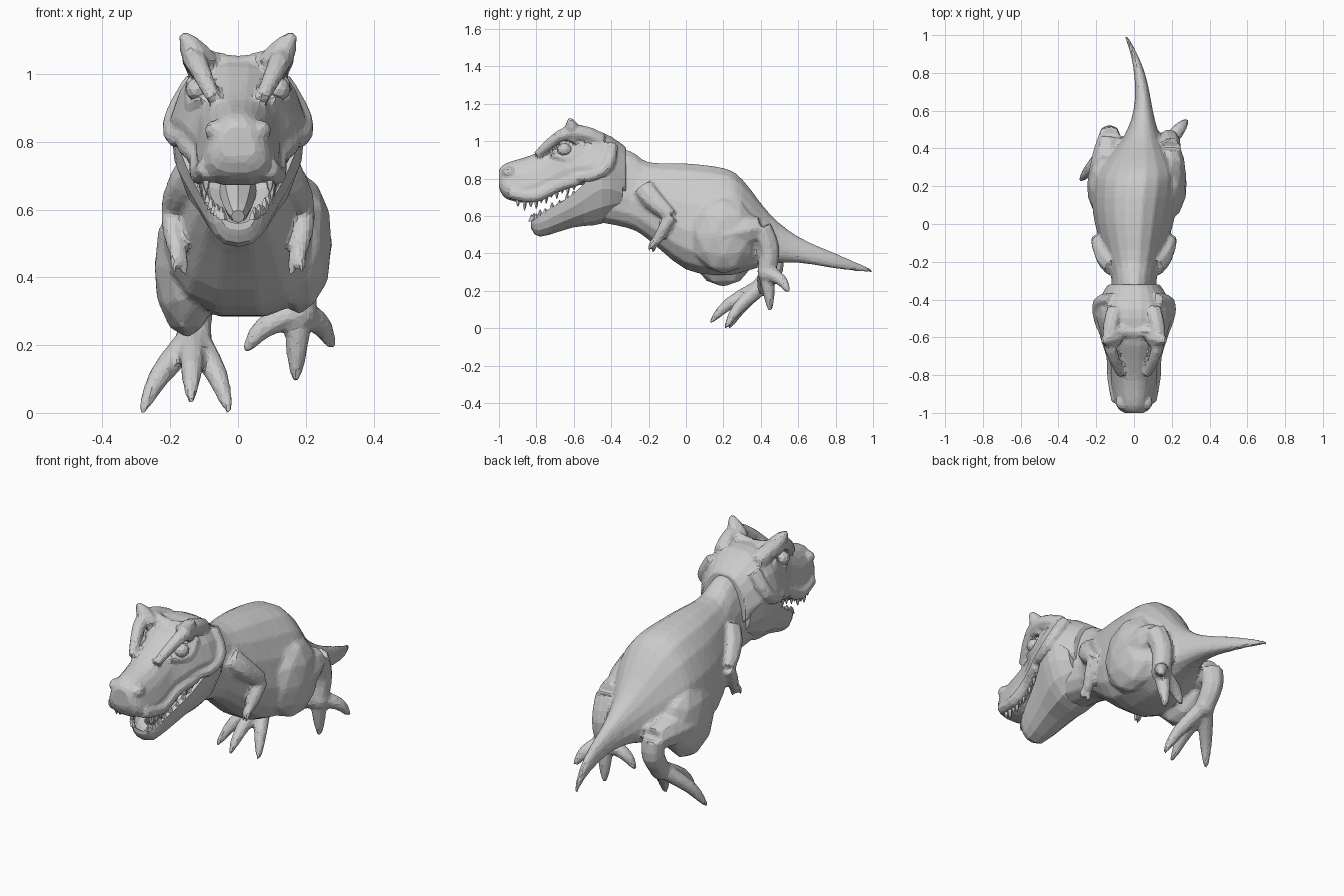
import bpy, bmesh, math
from mathutils import Vector, Matrix

cube = bpy.data.objects.get("Cube")
if cube:
    bpy.data.objects.remove(cube)


def finish(name, bm):
    bmesh.ops.recalc_face_normals(bm, faces=bm.faces)
    mesh = bpy.data.meshes.new(name)
    bm.to_mesh(mesh)
    bm.free()
    obj = bpy.data.objects.new(name, mesh)
    bpy.context.collection.objects.link(obj)
    return obj


def fuse(obj, voxel, ratio):
    """Melt overlapping volumes into one faceted skin."""
    remesh = obj.modifiers.new("fuse", 'REMESH')
    remesh.mode = 'VOXEL'
    remesh.voxel_size = voxel
    soften = obj.modifiers.new("soften", 'SMOOTH')
    soften.iterations = 3
    facets = obj.modifiers.new("facets", 'DECIMATE')
    facets.ratio = ratio


def skin(bm, rings):
    """Join successive rings of points and cap both ends."""
    rows = [[bm.verts.new(point) for point in ring] for ring in rings]
    sides = len(rows[0])
    for near, far in zip(rows, rows[1:]):
        for i in range(sides):
            j = (i + 1) % sides
            bm.faces.new((near[i], near[j], far[j], far[i]))
    bm.faces.new(rows[0])
    bm.faces.new(rows[-1])


def spline(rows, steps=3):
    """Smoothly interpolate between rows of numbers."""
    rows = [Vector(row) for row in rows]
    padded = [rows[0]] + rows + [rows[-1]]
    out = []
    for before, start, end, after in zip(padded, padded[1:], padded[2:], padded[3:]):
        leave, arrive = (end - before) / 2, (after - start) / 2
        for k in range(steps):
            t = k / steps
            ease = t * t * (3 - 2 * t)
            out.append(start.lerp(end, ease) + leave * t * (1 - t) ** 2
                       - arrive * t * t * (1 - t))
    return out + [rows[-1]]


def power(value, exponent):
    return math.copysign(abs(value) ** exponent, value)


def tail_bend(y):
    """Sideways shift of the spine behind the shoulders."""
    t = max(y, 0)
    return t * t * (.9 - t) * .45


def loft(bm, sections, taper, square, sides=16):
    """Rounded sections (y, half width, top, bottom), narrower towards the top."""
    rings = []
    for y, width, top, low in spline(sections):
        ring = []
        for i in range(sides):
            angle = math.tau * (i + .5) / sides
            across = power(math.cos(angle), square)
            up = power(math.sin(angle), square)
            ring.append((tail_bend(y) + width * across * (1 - taper * up), y,
                         (top + low) / 2 + (top - low) / 2 * up))
        rings.append(ring)
    skin(bm, rings)


def limb(bm, points, thick, thin, sides=8):
    """Sweep a tapering tube along a smooth path."""
    centres = spline(points, 3)
    last = len(centres) - 1
    aim, frame, rings = Vector((0, 0, 1)), Matrix.Identity(3), []
    for k, centre in enumerate(centres):
        heading = centres[min(k + 1, last)] - centres[max(k - 1, 0)]
        frame = aim.rotation_difference(heading).to_matrix() @ frame
        aim = heading
        radius = thick + (thin - thick) * (k / last) ** 2
        ring = []
        for i in range(sides):
            angle = math.tau * i / sides
            offset = Vector((math.cos(angle), math.sin(angle), 0)) * radius
            ring.append(centre + frame @ offset)
        rings.append(ring)
    skin(bm, rings)


def fan(bm, root, tips, thick):
    """Clawed toes or fingers spreading from one root."""
    root = Vector(root)
    for tip in tips:
        knuckle = root.lerp(Vector(tip), .65) + Vector((0, 0, thick * .7))
        limb(bm, [root, knuckle, tip], thick, thick / 5)


def lump(bm, centre, size):
    place = Matrix.Translation(centre) @ Matrix.Diagonal((*size, 1))
    bmesh.ops.create_icosphere(bm, subdivisions=2, radius=1, matrix=place)


def teeth(name, roots, length):
    """Small cones on both sides of a jaw, alternately long and short."""
    bm = bmesh.new()
    for i, (x, y, z) in enumerate(roots):
        reach = length if i % 2 else length * .7
        for side in (-1, 1):
            limb(bm, [(x * side, y, z), (x * side, y, z + reach)], .013, .002, 5)
    finish(name, bm)


def mirrored(points, side):
    return [(x * side, y, z) for x, y, z in points]


# Skull with brows, horns, cheeks, lips and nostrils
skull = [(-1, .05, .85, .75), (-.96, .09, .885, .69), (-.83, .115, .925, .67),
         (-.72, .12, .98, .72), (-.6, .16, 1.04, .76), (-.45, .19, 1.05, .76),
         (-.32, .13, .97, .7)]
head = bmesh.new()
loft(head, skull, .27, .75)
limb(head, [(-.13, -.57, 1.05), (0, -.57, 1.02), (.13, -.57, 1.05)], .035, .035)
for side in (1, -1):
    limb(head, mirrored([(.1, -.45, 1), (.125, -.56, 1.045), (.12, -.67, 1.03),
                         (.07, -.8, .925)], side), .045, .02)
    limb(head, mirrored([(.1, -.6, 1.02), (.165, -.62, 1.12)], side), .05, .012)
    limb(head, mirrored([(.13, -.55, .98), (.135, -.61, .91), (.1, -.72, .93)], side),
         .025, .014)
    limb(head, mirrored([(.12, -.4, .98), (.185, -.42, .87), (.18, -.52, .81),
                         (.12, -.66, .82)], side), .038, .02)
    limb(head, mirrored([(w * .95, y + .02, low + .035)
                         for y, w, top, low in reversed(skull[1:-2])], side), .035, .035)
    lump(head, (.065 * side, -.945, .835), (.035, .04, .03))
fuse(finish("head", head), .01, .13)

for side, label in ((1, "left_eye"), (-1, "right_eye")):
    eye = bmesh.new()
    lump(eye, (.12 * side, -.65, .955), (.035, .04, .035))
    finish(label, eye)

# Lower jaw, a trough that fills up towards the cheeks
jaw = [(-.83, .05, .58, .54), (-.78, .09, .61, .49), (-.6, .15, .72, .54),
       (-.45, .2, .86, .56), (-.34, .15, .78, .63)]
rings = []
for y, width, rim, low in spline(jaw):
    hollow = min(.5, max(0, -y - .4) * 2)
    half = [math.pi * i / 8 for i in range(9)]
    ring = [(width * power(math.cos(a), .8), y, rim - (rim - low) * math.sin(a))
            for a in half]
    ring += [(width * .8 * math.cos(a), y, rim - (rim - low) * hollow * math.sin(a))
             for a in reversed(half)]
    rings.append(ring)
bm = bmesh.new()
skin(bm, rings)
finish("lower_jaw", bm)

bm = bmesh.new()
limb(bm, [(0, -.5, .7), (0, -.65, .63), (0, -.77, .58)], .06, .02)
finish("tongue", bm)

# Teeth follow the edges of both jaws
teeth("upper_teeth", [(w * .9, y, low + .02) for y, w, top, low in spline(skull, 4)
                      if -.9 < y < -.6], -.06)
teeth("lower_teeth", [(w * .88, y, rim - .01) for y, w, rim, low in spline(jaw, 5)
                      if y < -.6], .035)

# Neck, trunk and tail
body = bmesh.new()
loft(body, [
    (-.5, .13, 1, .57), (-.3, .115, .95, .53), (-.2, .14, .89, .47),
    (0, .2, .885, .31), (.2, .225, .86, .28), (.3, .2, .8, .295),
    (.45, .1, .61, .34), (.6, .05, .49, .35), (.8, .028, .4, .32),
    (1, .008, .315, .295)], .22, .85)

# Arms with two fingers each
for side in (1, -1):
    limb(body, mirrored([(.1, -.22, .74), (.15, -.17, .68), (.195, -.08, .6)], side),
         .065, .035)
    limb(body, mirrored([(.195, -.08, .6), (.19, -.12, .53), (.175, -.16, .46)], side),
         .035, .024)
    fan(body, (.175 * side, -.15, .48),
        mirrored([(.19, -.2, .41), (.155, -.18, .4)], side), .022)


def leg(thigh, hock, ankle, tips):
    middle = Vector(hock).lerp(Vector(ankle), .5) + Vector((0, .03, 0))
    lump(body, thigh, (.1, .18, .21))
    limb(body, [thigh, hock], .1, .06)
    limb(body, [hock, middle, ankle], .06, .05)
    lump(body, ankle, (.055, .05, .06))
    fan(body, ankle, tips, .042)


# The left leg trails with hanging toes, the right one reaches forward
leg((.18, .2, .5), (.19, .4, .54), (.18, .43, .3),
    [(.02, .4, .18), (.17, .45, .09), (.28, .55, .19)])
leg((-.15, .2, .43), (-.13, .46, .41), (-.13, .41, .23),
    [(-.285, .23, 0), (-.14, .13, .03), (-.025, .21, 0)])
fuse(finish("body_and_limbs", body), .011, .14)
